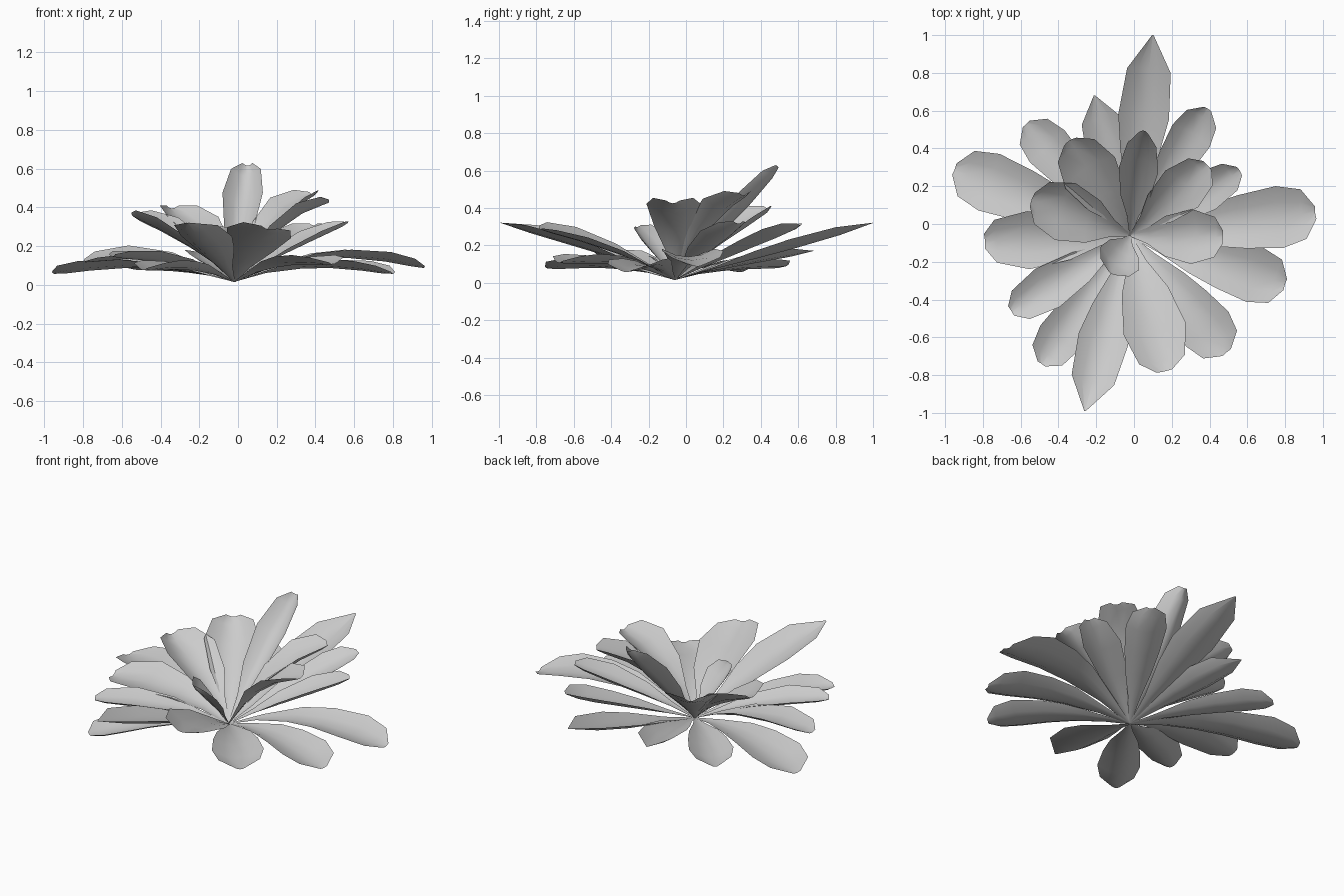
import bpy, bmesh, math
from mathutils import Vector, Matrix

if "Cube" in bpy.data.objects:
    bpy.data.objects.remove(bpy.data.objects["Cube"])

BASE = Vector((-0.02, -0.06, 0.015))

# outline: (distance along leaf, fraction of half width)
BLUNT = [(0, .04), (.2, .3), (.42, .74), (.7, 1), (.92, .74), (1, .25)]
BROAD = [(0, .04), (.2, .28), (.42, .65), (.6, .86), (.8, 1), (.93, .8), (1, .2)]
POINTED = [(0, .04), (.2, .3), (.42, .76), (.6, 1), (.83, .86), (1, .03)]
COLUMNS = (-1, -.5, 0, .5, 1)


def leaf(name, tip, mid_z, width, outline, roll=0, cup=.05):
    tip = Vector(tip)
    # arched centre line through mid_z half way along
    ctrl = (BASE + tip) / 2
    ctrl.z = 2 * mid_z - (BASE.z + tip.z) / 2
    along = tip - BASE
    flat = Vector((along.x, along.y, 0)).normalized()
    bm = bmesh.new()
    rows = []
    for t, w in outline:
        p = BASE * (1 - t) ** 2 + ctrl * 2 * t * (1 - t) + tip * t * t
        d = ((ctrl - BASE) * (1 - t) + (tip - ctrl) * t).normalized()
        side = Matrix.Rotation(math.radians(roll), 3, d) @ Vector((-flat.y, flat.x, 0))
        up = d.cross(side)
        hw = w * width / 2
        rows.append([bm.verts.new(p + side * hw * u + up * cup * (u * u - .35) * w * min(1, t * 3))
                     for u in COLUMNS])
    for a, b in zip(rows, rows[1:]):
        for i in range(len(COLUMNS) - 1):
            bm.faces.new((a[i], b[i], b[i + 1], a[i + 1]))
    me = bpy.data.meshes.new(name)
    bm.to_mesh(me)
    bm.free()
    me.shade_smooth()
    ob = bpy.data.objects.new(name, me)
    bpy.context.collection.objects.link(ob)


# outer leaves: tip, middle height, width, outline, roll
outer = [
    ((.10, 1.0, .32), .17, .27, POINTED, 0),
    ((-.21, .68, .17), .11, .24, POINTED, 0),
    ((-.57, .53, .09), .08, .25, BROAD, 0),
    ((.39, .61, .31), .17, .23, BROAD, 0),
    ((.56, .28, .32), .19, .22, BLUNT, 0),
    ((-.95, .29, .06), .10, .32, BROAD, 0),
    ((-.79, -.09, .12), .14, .31, BLUNT, -8),
    ((-.65, -.46, .15), .12, .24, BLUNT, 0),
    ((-.49, -.74, .08), .09, .24, BROAD, 0),
    ((-.26, -.99, .32), .19, .27, POINTED, 0),
    ((.16, -.78, .29), .19, .34, BLUNT, -10),
    ((.49, -.68, .11), .11, .29, BROAD, 0),
    ((.80, -.32, .06), .10, .30, BROAD, 0),
    ((.96, .06, .09), .15, .33, BROAD, 0),
]
for n, (tip, mz, w, o, r) in enumerate(outer, 1):
    leaf(f"outer_leaf_{n}", tip, mz, w, o, r)

# inner leaves: upright and more cupped
inner = [
    ((-.34, .44, .40), .24, .31, BLUNT, 0, .07),
    ((.39, .31, .47), .34, .26, BLUNT, 0, .06),
    ((.05, .49, .62), .32, .21, BLUNT, 0, .08),
    ((-.54, .13, .36), .24, .32, BLUNT, 0, .08),
    ((.47, -.07, .43), .32, .29, BLUNT, 0, .06),
    ((-.12, -.26, .30), .18, .24, BLUNT, -8, .05),
]
for n, (tip, mz, w, o, r, c) in enumerate(inner, 1):
    leaf(f"inner_leaf_{n}", tip, mz, w, o, r, c)
